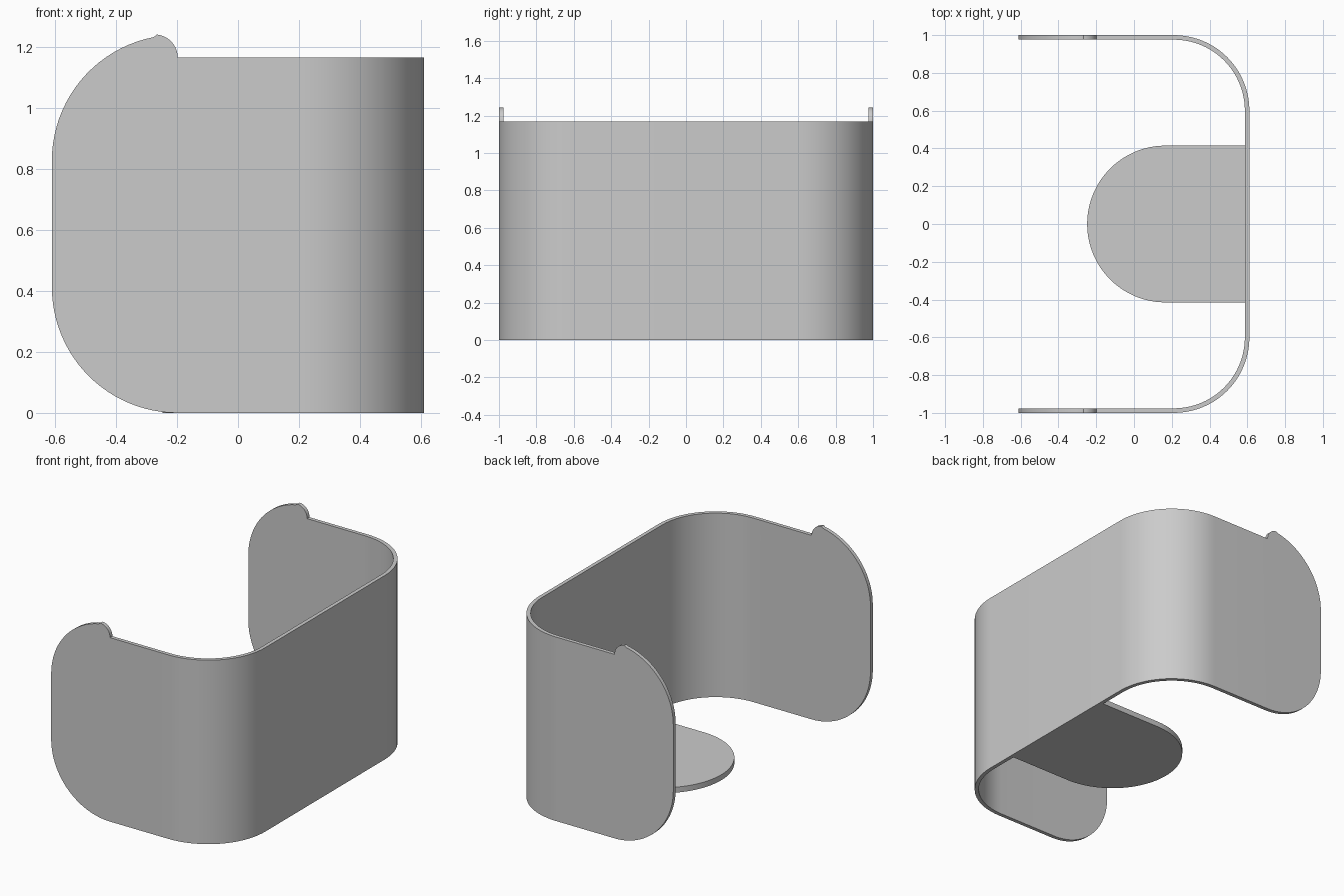
import bpy, bmesh
from math import cos, sin, radians

cube = bpy.data.objects.get("Cube")
if cube:
    bpy.data.objects.remove(cube, do_unlink=True)

# Overall sizes
HALF_X, HALF_Y, HEIGHT, THICK = 0.611, 1.0, 1.167, 0.024
BEND = 0.40            # outer radius of the two upright corners
TAB = 0.413            # radius of the rounded free ends
SHELF_R, SHELF_T = 0.415, 0.035

grey = bpy.data.materials.new("plain_grey")
grey.use_nodes = True
colour = (0.6, 0.6, 0.6, 1)
grey.diffuse_color = colour
grey.node_tree.nodes["Principled BSDF"].inputs["Base Color"].default_value = colour


def arc(cx, cy, r, start, end, steps):
    """Points along a circular arc, angles in degrees."""
    angles = [radians(start + (end - start) * i / steps) for i in range(steps + 1)]
    return [(cx + r * cos(a), cy + r * sin(a)) for a in angles]


def finish(name, bm, thickness, offset):
    """Turn a sheet into a solid part with smooth curves and crisp edges."""
    mesh = bpy.data.meshes.new(name)
    bm.to_mesh(mesh)
    bm.free()
    mesh.materials.append(grey)
    obj = bpy.data.objects.new(name, mesh)
    bpy.context.collection.objects.link(obj)
    bpy.ops.object.select_all(action='DESELECT')
    obj.select_set(True)
    bpy.context.view_layer.objects.active = obj
    mod = obj.modifiers.new("thickness", 'SOLIDIFY')
    mod.thickness, mod.offset = thickness, offset
    mod.use_even_offset = True
    bpy.ops.object.modifier_apply(modifier=mod.name)
    bpy.ops.object.shade_smooth_by_angle(angle=radians(30))
    return obj


# Wrap-around wall: a bent sheet with a rounded tab at each free end
bm = bmesh.new()
bend_x, bend_y = HALF_X - BEND, HALF_Y - BEND
path = arc(bend_x, -bend_y, BEND, -90, 0, 20) + arc(bend_x, bend_y, BEND, 0, 90, 20)
low = [bm.verts.new((x, y, 0)) for x, y in path]
high = [bm.verts.new((x, y, HEIGHT)) for x, y in path]
for i in range(len(path) - 1):
    bm.faces.new((low[i], low[i + 1], high[i + 1], high[i]))

# Tab outline: small hook on top, big upper curve, big lower curve
tab_x = TAB - HALF_X
hook = 0.075
outline = (arc(tab_x - hook, HEIGHT, hook, 0, 85, 10)
           + arc(tab_x, 1.241 - TAB, TAB, 101, 180, 20)
           + arc(tab_x, TAB, TAB, 180, 270, 24))
for end, y in ((0, -HALF_Y), (-1, HALF_Y)):
    ring = [low[end], high[end]] + [bm.verts.new((x, y, z)) for x, z in outline]
    bm.faces.new(ring if y < 0 else ring[::-1])
finish("wall", bm, THICK, -1)

# Round-nosed shelf at the foot of the wall
bm = bmesh.new()
edge_x = HALF_X - THICK / 2
nose = arc(SHELF_R - 0.248, 0, SHELF_R, 90, 270, 48)
plan = [(edge_x, SHELF_R)] + nose + [(edge_x, -SHELF_R)]
bm.faces.new([bm.verts.new((x, y, 0)) for x, y in plan])
finish("shelf", bm, SHELF_T, 1)
